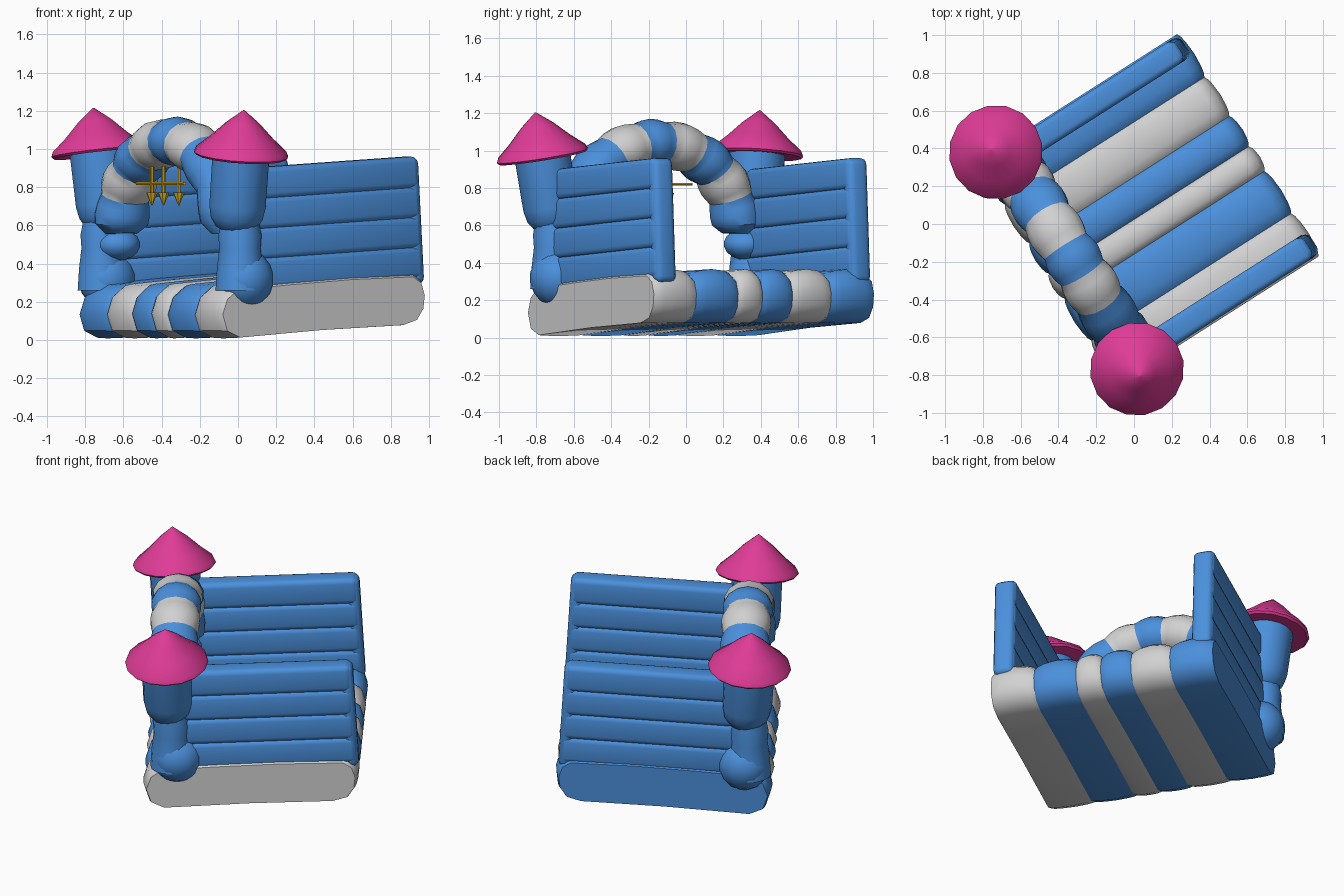
import bpy, bmesh
from math import sin, cos, pi, radians
from mathutils import Matrix, Vector

if "Cube" in bpy.data.objects:
    bpy.data.objects.remove(bpy.data.objects["Cube"])


def material(name, rgb):
    m = bpy.data.materials.new(name)
    m.use_nodes = True
    m.diffuse_color = (*rgb, 1)
    m.node_tree.nodes["Principled BSDF"].inputs["Base Color"].default_value = (*rgb, 1)
    return m


BLUE = material("blue vinyl", (0.07, 0.28, 0.72))
WHITE = material("pale grey vinyl", (0.64, 0.64, 0.64))
PINK = material("pink roof", (0.74, 0.045, 0.31))
GOLD = material("gold", (0.80, 0.47, 0.015))

# Castle frame: x runs from entrance to rear, y runs across
FRAME = Matrix.Rotation(radians(32.5), 4, "Z")
TILT = Matrix.Rotation(-0.06, 4, "Y")
parts = []


def finish(name, bm, mats, local=Matrix()):
    bmesh.ops.recalc_face_normals(bm, faces=bm.faces)
    me = bpy.data.meshes.new(name)
    bm.to_mesh(me)
    bm.free()
    for m in mats:
        me.materials.append(m)
    ob = bpy.data.objects.new(name, me)
    ob.matrix_world = FRAME @ local
    bpy.context.collection.objects.link(ob)
    parts.append(ob)
    return ob


def cushion(name, lo, hi, mat, soft):
    """Rounded inflated box between two corners."""
    lo, hi = Vector(lo), Vector(hi)
    bm = bmesh.new()
    bmesh.ops.create_cube(bm, size=1, matrix=Matrix.Translation((lo + hi) / 2) @ Matrix.Diagonal((*(hi - lo), 1)))
    bmesh.ops.bevel(bm, geom=bm.edges[:], offset=soft, segments=3, profile=0.5, affect="EDGES")
    return finish(name, bm, [mat], TILT)


def loft(bm, rings):
    """Skin closed rings of points and cap both ends."""
    loops = [[bm.verts.new(p) for p in r] for r in rings]
    bands = []
    for a, b in zip(loops, loops[1:]):
        n = len(a)
        bands.append([bm.faces.new((a[i], a[(i + 1) % n], b[(i + 1) % n], b[i])) for i in range(n)])
    bm.faces.new(loops[0])
    bm.faces.new(loops[-1])
    return bands


def lathe(name, profile, mat, local, sides=16):
    bm = bmesh.new()
    loft(bm, [[(r * cos(2 * pi * i / sides), r * sin(2 * pi * i / sides), z) for i in range(sides)]
              for r, z in profile])
    return finish(name, bm, [mat], local)


def ball(name, centre, size, mat):
    bm = bmesh.new()
    bmesh.ops.create_uvsphere(bm, u_segments=14, v_segments=9, radius=1)
    finish(name, bm, [mat], Matrix.Translation(centre) @ Matrix.Diagonal((*size, 1)))


# Striped floor: one side profile swept across each stripe, pinched at the seams
side_profile = [(-0.43, 0.035), (0.1, 0.045), (0.62, 0.04), (0.71, 0.065), (0.755, 0.13), (0.768, 0.21),
                (0.75, 0.285), (0.70, 0.325), (0.3, 0.335), (-0.1, 0.33), (-0.43, 0.32),
                (-0.50, 0.27), (-0.535, 0.18), (-0.51, 0.08)]
edges = [0.725, 0.455, 0.21, 0.02, -0.135, -0.40, -0.67]
for i, (a, b) in enumerate(zip(edges, edges[1:])):
    rings = []
    for f in (0, 0.08, 0.22, 0.5, 0.78, 0.92, 1):
        pinch = 1 - sin(pi * f) ** 0.6
        rings.append([(0.11 + (u - 0.11) * (1 - 0.035 * pinch), a + (b - a) * f,
                       0.06 + (z - 0.06) * (1 - 0.13 * pinch)) for u, z in side_profile])
    bm = bmesh.new()
    loft(bm, rings)
    finish(f"floor_stripe_{i + 1}", bm, [(BLUE, WHITE)[i % 2]], TILT)

# Side walls of four stacked tubes with a slim upright end
for side, a, b, end in (("left", 0.585, 0.717, 0.755), ("right", -0.66, -0.525, 0.77)):
    for k in range(4):
        z = 0.28 + k * 0.157
        cushion(f"{side}_wall_tube_{k + 1}", (-0.40, a, z), (end - 0.012, b, z + 0.167), BLUE, 0.03)
    cushion(f"{side}_wall_end", (end - 0.08, a + 0.004, 0.25), (end, b - 0.004, 0.914), BLUE, 0.035)

# Towers, roofs and their soft pillars
tower = [(0.06, -0.035), (0.105, -0.01), (0.138, 0.04), (0.15, 0.10), (0.152, 0.39)]
roof = [(0.14, 0.375), (0.238, 0.367), (0.25, 0.379), (0.24, 0.402), (0.165, 0.467), (0.09, 0.542), (0.004, 0.612)]
pillar = [(0.13, 0.26), (0.122, 0.38), (0.11, 0.48), (0.115, 0.55), (0.09, 0.68)]
for side, base, back, lean, foot in (
        ("left", (-0.39, 0.672, 0.608), -0.06, -0.11, (-0.41, 0.68)),
        ("right", (-0.388, -0.592, 0.60), -0.03, 0.17, (-0.37, -0.60))):
    stand = Matrix.Translation(base) @ Matrix.Rotation(back, 4, "Y") @ Matrix.Rotation(lean, 4, "X")
    lathe(f"{side}_tower", tower, BLUE, stand)
    lathe(f"{side}_roof", roof, PINK, stand)
    lathe(f"{side}_pillar", pillar, BLUE, Matrix.Translation((*foot, 0)))
    ball(f"{side}_pillar_foot", (foot[0] + 0.03, foot[1], 0.32), (0.155, 0.145, 0.155), BLUE)
ball("left_arch_knuckle", (-0.36, 0.61, 0.50), (0.12, 0.12, 0.085), BLUE)

# Striped entrance arch, pinched at each seam
stops = [-3, 22, 43, 63, 84, 102, 122, 150, 183]
colours = [0, 1, 0, 1, 0, 1, 0, 0]
steps, sides = 4, 14
rings = []
for s, (t0, t1) in enumerate(zip(stops, stops[1:])):
    for k in range(steps + (s == len(colours) - 1)):
        f = k / steps
        t = radians(t0 + (t1 - t0) * f)
        puff = 0.90 + 0.13 * sin(pi * f)
        if (s, k) == (0, 0) or (s == len(colours) - 1 and k == steps):
            puff = 0.6
        ring = []
        for i in range(sides):
            q = 2 * pi * i / sides
            out = 0.127 * puff * cos(q)
            ring.append((-0.37 + 0.148 * puff * sin(q),
                         0.04 + (0.515 + out) * cos(t), 0.58 + (0.46 + out) * sin(t)))
        rings.append(ring)
bm = bmesh.new()
for j, band in enumerate(loft(bm, rings)):
    for face in band:
        face.material_index = colours[j // steps]
finish("entrance_arch", bm, [BLUE, WHITE])

# Gold hanging rail with three downward arrows
lathe("arrow_rail", [(0.009, -0.154), (0.009, 0.31)], GOLD,
      Matrix.Translation((-0.43, 0, 0.82)) @ Matrix.Rotation(-pi / 2, 4, "X"), 6)
for k, v in enumerate((0.163, 0.05, -0.098)):
    lathe(f"arrow_{k + 1}", [(0.003, 0.705), (0.031, 0.772), (0.010, 0.772), (0.010, 0.91)], GOLD,
          Matrix.Translation((-0.43, v, 0)), 8)

# Soft shading with crisp seams
bpy.ops.object.select_all(action="DESELECT")
for ob in parts:
    ob.select_set(True)
bpy.context.view_layer.objects.active = parts[0]
bpy.ops.object.shade_smooth_by_angle(angle=radians(40))
